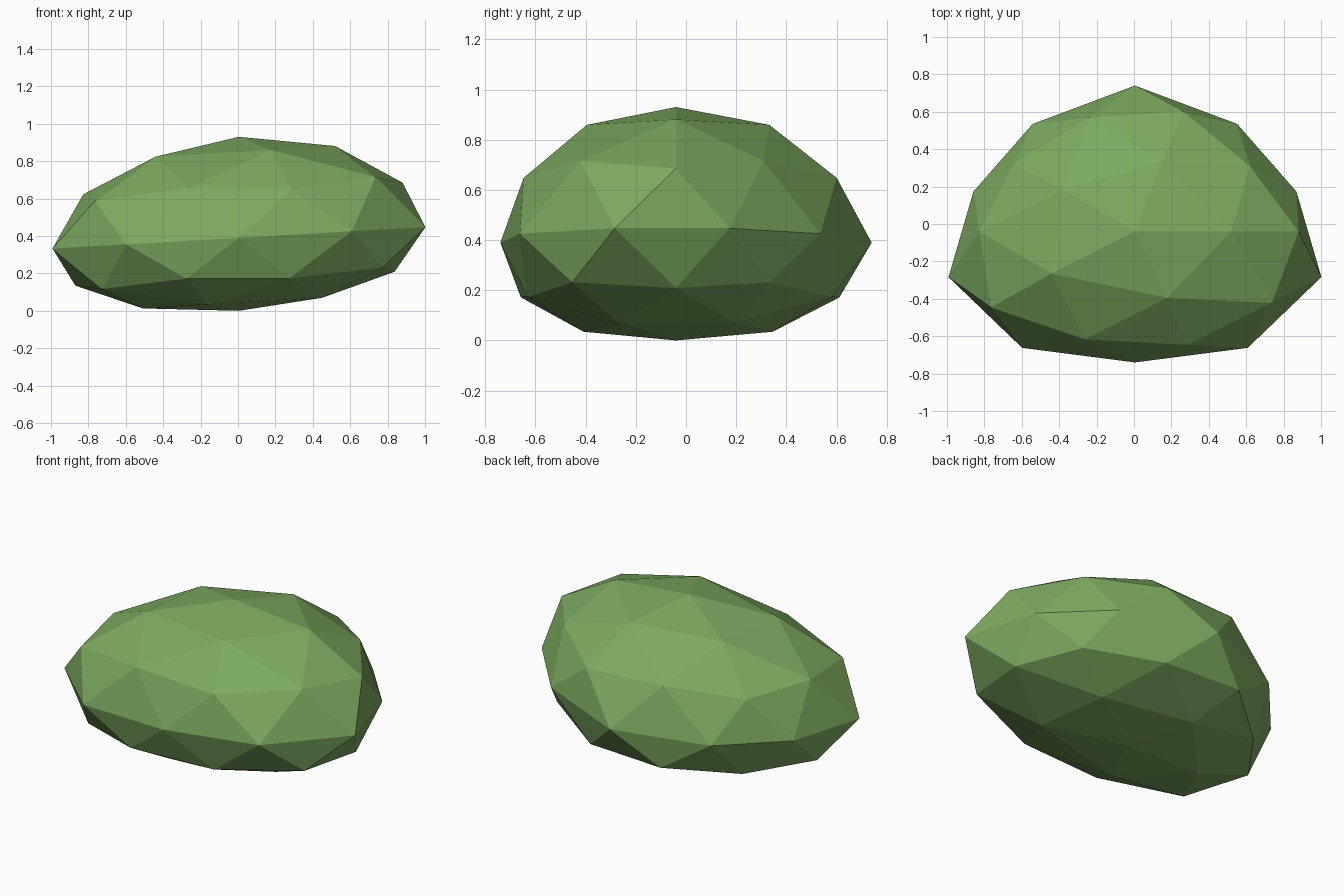
import bpy
import math

old_cube = bpy.data.objects.get("Cube")
if old_cube:
    bpy.data.objects.remove(old_cube, do_unlink=True)

# Leaf green
green = bpy.data.materials.new("leaf_green")
green.use_nodes = True
colour = (0.2, 0.4, 0.115, 1)
green.diffuse_color = colour
green.node_tree.nodes["Principled BSDF"].inputs["Base Color"].default_value = colour

# Faceted bush: a low-poly ball squashed into a lopsided mound
bpy.ops.mesh.primitive_ico_sphere_add(subdivisions=2, radius=1)
bush = bpy.context.object
bush.name = "bush"
bush.data.name = "bush"


def lopsided(p):
    """Broaden the front, flatten the underside and lean the mound sideways."""
    width = 0.978 - 0.085 * math.sin(math.pi * p.y)
    x = p.x * width + 0.005
    sag = -0.04 + 0.04 * p.y ** 2 - 0.22 * (p.x * p.y) ** 2
    y = p.y * (0.74 - 0.015 * p.z) + sag
    height = 0.54 if p.z > 0 else 0.5 + 0.11 * p.z
    z = 0.39 + 0.06 * p.x + p.z * height
    return x, y, z


for vert in bush.data.vertices:
    vert.co = lopsided(vert.co.copy())

# Rest on the ground
lowest = min(v.co.z for v in bush.data.vertices)
for vert in bush.data.vertices:
    vert.co.z -= lowest

bush.data.materials.append(green)
bpy.ops.object.shade_flat()
